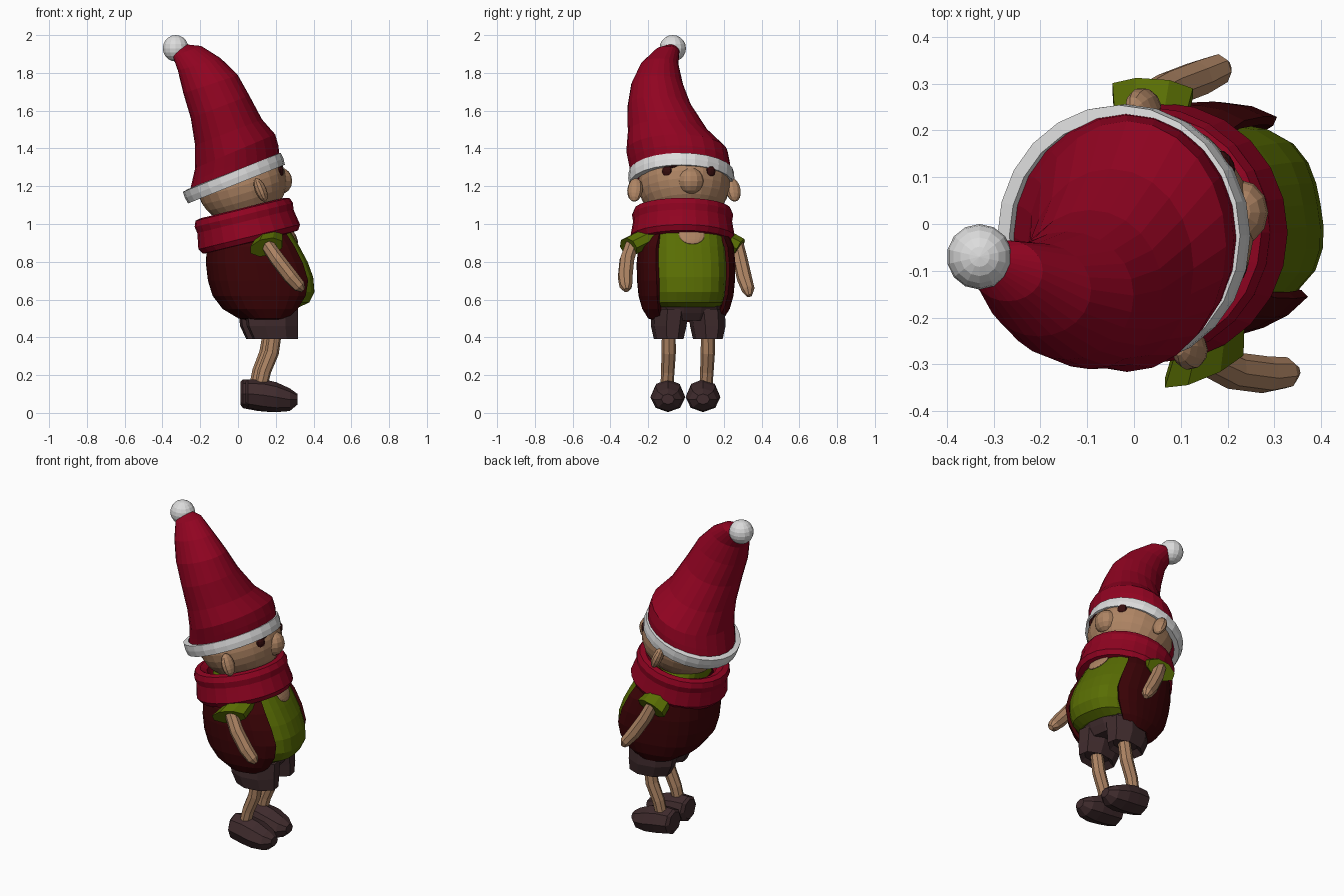
import bpy, bmesh, math
from mathutils import Vector as V

if "Cube" in bpy.data.objects:
    bpy.data.objects.remove(bpy.data.objects["Cube"])

def material(name, col):
    m = bpy.data.materials.new(name)
    m.diffuse_color = (*col, 1)
    m.use_nodes = True
    m.node_tree.nodes["Principled BSDF"].inputs["Base Color"].default_value = m.diffuse_color
    return m

RED = material("red_wool", (0.28, 0.001, 0.015))
WHITE = material("white_trim", (0.72, 0.72, 0.72))
SKIN = material("skin", (0.42, 0.23, 0.125))
GREEN = material("green_shirt", (0.10, 0.155, 0.001))
MAROON = material("maroon_jacket", (0.046, 0.001, 0.002))
BROWN = material("dark_brown", (0.05, 0.024, 0.026))
EYE = material("eye_dark", (0.035, 0.004, 0.004))

YAW = 0.17                                    # body turns slightly to its left
FWD = V((math.cos(YAW), math.sin(YAW), 0))
SIDE = V((-math.sin(YAW), math.cos(YAW), 0))

def ring(c, u, v, n=16, p=2.0, off=0.0):
    """Superellipse of n points round c with half axes u and v."""
    out = []
    for i in range(n):
        a = 2 * math.pi * (i + off) / n
        ca, sa = math.cos(a), math.sin(a)
        f = (abs(ca) ** p + abs(sa) ** p) ** (-1 / p)
        out.append(V(c) + V(u) * ca * f + V(v) * sa * f)
    return out

def loft(name, rings, mat, caps=(True, True), skip=None, closed=False):
    """Skin a list of rings; skip(j) leaves out column j."""
    bm = bmesh.new()
    vs = [[bm.verts.new(p) for p in r] for r in rings]
    n = len(vs[0])
    pairs = list(zip(vs, vs[1:])) + ([(vs[-1], vs[0])] if closed else [])
    for a, b in pairs:
        for j in range(n):
            if not (skip and skip(j)):
                k = (j + 1) % n
                bm.faces.new((a[j], a[k], b[k], b[j]))
    if caps[0]:
        bm.faces.new(vs[0][::-1])
    if caps[1]:
        bm.faces.new(vs[-1])
    bmesh.ops.delete(bm, geom=[v for v in bm.verts if not v.link_faces], context='VERTS')
    bmesh.ops.recalc_face_normals(bm, faces=bm.faces)
    me = bpy.data.meshes.new(name)
    bm.to_mesh(me)
    bm.free()
    me.materials.append(mat)
    ob = bpy.data.objects.new(name, me)
    bpy.context.collection.objects.link(ob)
    return ob

def ball(name, c, radii, mat, seg=16, rings=10, rot=(0, 0, 0)):
    bpy.ops.mesh.primitive_uv_sphere_add(segments=seg, ring_count=rings, radius=1,
                                         location=c, rotation=rot)
    ob = bpy.context.object
    ob.name, ob.scale = name, radii
    ob.data.materials.append(mat)
    return ob

def tube(name, pts, radii, mat, n=8):
    pts = [V(p) for p in pts]
    rings = []
    for i, p in enumerate(pts):
        d = (pts[min(i + 1, len(pts) - 1)] - pts[max(i - 1, 0)]).normalized()
        u = d.cross(V((0, 1, 0.3))).normalized()
        rings.append(ring(p, u * radii[i], d.cross(u) * radii[i], n))
    return loft(name, rings, mat)

def band(name, c, tilt, profile, mat, n=24):
    """Closed lathe of (radius, height) pairs about an axis tilted back."""
    u, w = V((math.cos(tilt), 0, math.sin(tilt))), V((-math.sin(tilt), 0, math.cos(tilt)))
    rings = [ring(V(c) + w * h, u * r, V((0, r, 0)), n) for r, h in profile]
    return loft(name, rings, mat, (False, False), closed=True)

# Hat: x, y, z, half width x, half width y, tilt
hat = [(-.02, -.025, 1.235, .262, .262, .38), (-.015, -.035, 1.32, .248, .268, .40),
       (-.015, -.048, 1.385, .23, .268, .40), (-.05, -.095, 1.485, .19, .213, .37),
       (-.095, -.14, 1.62, .166, .17, .37), (-.145, -.153, 1.74, .152, .137, .32),
       (-.205, -.14, 1.845, .118, .10, .28), (-.27, -.10, 1.915, .08, .065, .35),
       (-.31, -.08, 1.935, .04, .035, .4)]
loft("hat", [ring((x, y, z), (a * math.cos(t), 0, a * math.sin(t)), (0, b, 0), 24)
             for x, y, z, a, b, t in hat], RED)
band("hat_trim", (-.02, -.025, 1.242), .38,
     [(.245, -.033), (.276, -.033), (.281, 0), (.279, .034), (.25, .038)], WHITE)
ball("hat_pompom", (-.33, -.07, 1.93), (.07,) * 3, WHITE, 14, 10)

# Head, nose, eyes, ears
ball("head", (.02, -.01, 1.215), (.238, .244, .215), SKIN, 24, 16, (0, -.3, YAW))
ball("nose", (.225, .025, 1.228), (.062, .07, .07), SKIN, 12, 8)
for tag, y, x in (("right", -.10, .224), ("left", .13, .196)):
    ball(tag + "_eye", (x, y, 1.277), (.016, .03, .03), EYE, 10, 6, (0, 0, y * 4))
ball("right_eyebrow", (.226, -.07, 1.305), (.012, .03, .009), EYE, 8, 6, (.2, 0, -.2))
for tag, x, y, r in (("right", .12, -.27, -.2), ("left", .02, .25, .4)):
    ball(tag + "_ear", (x, y, 1.18), (.03, .042, .066), SKIN, 10, 8, (0, -.4, r))

# Scarf
band("scarf", (.045, -.018, .99), .24,
     [(.19, .075), (.225, .097), (.256, .09), (.268, .06), (.262, .025), (.268, -.01),
      (.277, -.06), (.26, -.088), (.215, -.092), (.18, -.07)], RED)

# Shirt and open jacket: z, back, front, half width
shirt = [(.56, .0, .32, .17), (.585, -.06, .375, .19), (.64, -.09, .402, .2),
         (.72, -.10, .395, .205), (.80, -.11, .365, .205), (.88, -.11, .322, .2),
         (.95, -.12, .28, .195), (1.0, -.12, .22, .18), (1.06, -.12, .12, .14)]
coat = [(.482, .10, .21, .15), (.50, .01, .265, .2), (.55, -.075, .335, .228),
        (.62, -.13, .388, .245), (.70, -.155, .405, .252), (.79, -.165, .375, .255),
        (.88, -.16, .325, .248), (.95, -.135, .275, .22), (.99, -.12, .24, .19)]

def body_rings(rows, n, p):
    return [ring(((b + f) / 2, 0, z), FWD * (f - b) / 2, SIDE * w, n, p)
            for z, b, f, w in rows]

loft("shirt", body_rings(shirt, 28, 2.8), GREEN)
jacket = loft("jacket", body_rings(coat, 32, 2.7), MAROON, (False, False),
              skip=lambda j: j < 4 or j >= 28)
sol = jacket.modifiers.new("thickness", 'SOLIDIFY')
sol.thickness, sol.offset = .02, -1
loft("jacket_hem", [ring((.12, 0, z), FWD * a, SIDE * b, 20, 2.4)
                    for z, a, b in ((.50, .09, .15), (.54, .16, .2), (.57, .18, .2))], MAROON)
ball("neckline", (.284, .03, .945), (.014, .07, .06), SKIN, 14, 10, (0, -.52, YAW))

# Arms
tube("right_arm", [(.14, -.28, .91), (.21, -.313, .81), (.28, -.322, .72), (.325, -.318, .67),
                   (.345, -.315, .65)], [.036, .04, .04, .034, .015], SKIN)
tube("left_arm", [(.03, .265, .91), (.075, .287, .81), (.135, .31, .71), (.18, .33, .65),
                  (.195, .335, .62)], [.036, .04, .04, .034, .015], SKIN)

# Sleeves: shoulder centre, cuff centre, long axis of the opening
for tag, a, b, u in (("right", (.17, -.19, .935), (.15, -.305, .877), V((.088, .036, .015))),
                     ("left", (.03, .18, .93), (.04, .285, .872), V((.09, -.006, .015)))):
    s = -1 if tag == "right" else 1
    loft(tag + "_sleeve", [ring(a, u * .8, (0, -.03 * s, -.045), 8, 2.4, .5),
                           ring(b, u, (0, -.026 * s, -.046), 8, 2.4, .5)], GREEN)

# Shorts: hips and two legs
loft("shorts_hips", [ring((.16, .01, z), FWD * a, SIDE * b, 12, 2.6, .5)
                     for z, a, b in ((.49, .115, .15), (.53, .14, .175), (.575, .16, .18))], BROWN)
for tag, s in (("right", -1), ("left", 1)):
    c = V((.165, .012, 0)) + SIDE * .105 * s
    loft(tag + "_shorts_leg",
         [ring(c + V((x, -.008 * s * k, z)), FWD * a, SIDE * b, 8, 3, .5)
          for x, z, a, b, k in ((.015, .42, .08, .055, 0), (.015, .39, .118, .073, 0),
                                (.0, .46, .135, .088, 0), (-.005, .55, .14, .092, 1))], BROWN)
    # Leg and shoe
    y, dx = c.y, -.014 * s
    tube(tag + "_leg", [(.185 + dx, y, .45), (.165 + dx, y, .32), (.125 + dx, y - .005, .22),
                        (.105 + dx, y - .01, .13)], [.036, .038, .036, .034], SKIN)
    shoe = [(.026, .045, .165, .055), (.04, .025, .178, .078), (.12, .01, .178, .088),
            (.19, .004, .162, .092), (.26, .01, .13, .075), (.302, .045, .10, .035)]
    loft(tag + "_shoe", [ring((x + dx, s * .093 - .003, (lo + hi) / 2), (0, w, 0),
                              (0, 0, (hi - lo) / 2), 8, 2.0)
                         for x, lo, hi, w in shoe], BROWN)
